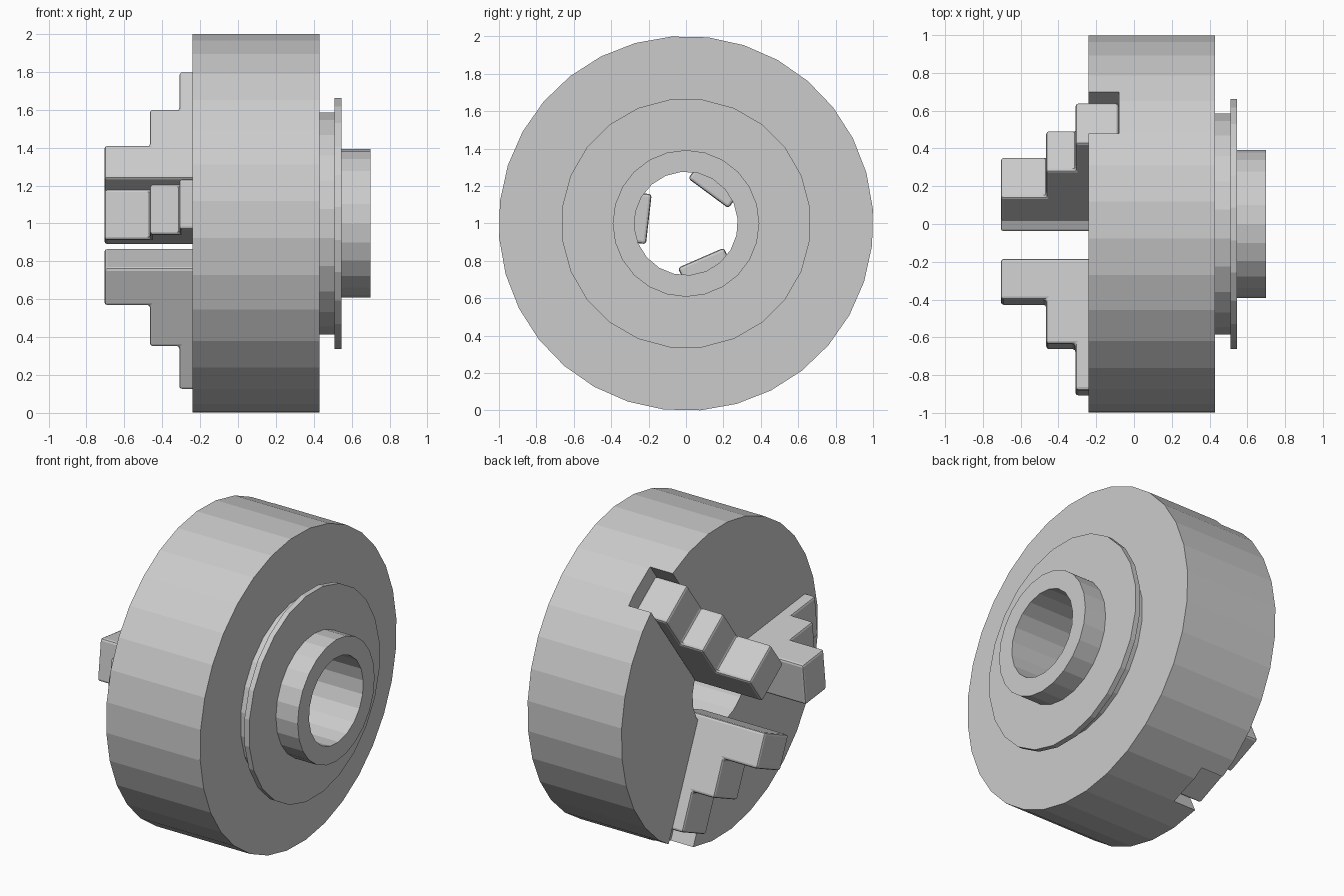
import bpy, bmesh
from math import radians, pi
from mathutils import Matrix

if "Cube" in bpy.data.objects:
    bpy.data.objects.remove(bpy.data.objects["Cube"])

CENTRE = Matrix.Translation((0, 0, 1))        # chuck axis runs along x at z = 1
JAW_ANGLES = (53.5, 173.5, 293.5)             # measured from +y towards +z


def finish(name, bm):
    bmesh.ops.recalc_face_normals(bm, faces=bm.faces)
    mesh = bpy.data.meshes.new(name)
    bm.to_mesh(mesh)
    bm.free()
    obj = bpy.data.objects.new(name, mesh)
    bpy.context.collection.objects.link(obj)
    return obj


def cylinder(name, radius, x0, x1, sides, spin=0.0):
    bm = bmesh.new()
    place = (Matrix.Translation(((x0 + x1) / 2, 0, 1)) @ Matrix.Rotation(pi / 2, 4, 'Y')
             @ Matrix.Rotation(radians(spin), 4, 'Z'))
    bmesh.ops.create_cone(bm, cap_ends=True, segments=sides, radius1=radius,
                          radius2=radius, depth=x1 - x0, matrix=place)
    return finish(name, bm)


def radial_prism(name, profile, width, angle, bevel=0.0):
    """Extrude an (x, radius) profile to a width and turn it about the axis."""
    bm = bmesh.new()
    face = bm.faces.new([bm.verts.new((x, r, -width / 2)) for x, r in profile])
    ext = bmesh.ops.extrude_face_region(bm, geom=[face])
    moved = [v for v in ext['geom'] if isinstance(v, bmesh.types.BMVert)]
    bmesh.ops.translate(bm, verts=moved, vec=(0, 0, width))
    bmesh.ops.recalc_face_normals(bm, faces=bm.faces)
    if bevel:
        bmesh.ops.bevel(bm, geom=bm.edges[:], offset=bevel, offset_type='OFFSET',
                        segments=2, profile=0.5, affect='EDGES', clamp_overlap=True)
    bm.transform(CENTRE @ Matrix.Rotation(radians(angle), 4, 'X'))
    return finish(name, bm)


def cut(obj, cutter):
    mod = obj.modifiers.new("cut", 'BOOLEAN')
    mod.operation = 'DIFFERENCE'
    mod.solver = 'EXACT'
    mod.object = cutter
    bpy.context.view_layer.objects.active = obj
    bpy.ops.object.modifier_apply(modifier=mod.name)


# Body, backplate and rear hub
body = cylinder("chuck_body", 1.002, -0.24, 0.43, 32, -6.8)
spacer = cylinder("backplate_neck", 0.59, 0.43, 0.51, 24, 7.5)
flange = cylinder("backplate_flange", 0.668, 0.51, 0.545, 24, 7.5)
hub = cylinder("rear_hub", 0.392, 0.545, 0.70, 24)

# Through bore
bore = cylinder("bore_cutter", 0.277, -1, 1, 20, 5)
for part in (body, spacer, flange, hub):
    cut(part, bore)
bpy.data.objects.remove(bore)

# Radial slots in the front face
for a in JAW_ANGLES:
    slot = radial_prism("slot_cutter", [(-0.4, 0), (-0.08, 0), (-0.08, 1.2), (-0.4, 1.2)], 0.276, a)
    cut(body, slot)
    bpy.data.objects.remove(slot)

# Three stepped jaws
steps = [(-0.08, 0.20), (-0.705, 0.20), (-0.705, 0.417), (-0.465, 0.417),
         (-0.465, 0.653), (-0.31, 0.653), (-0.31, 0.90), (-0.08, 0.90)]
for i, a in enumerate(JAW_ANGLES, 1):
    radial_prism(f"jaw_{i}", steps, 0.268, a, 0.015)
